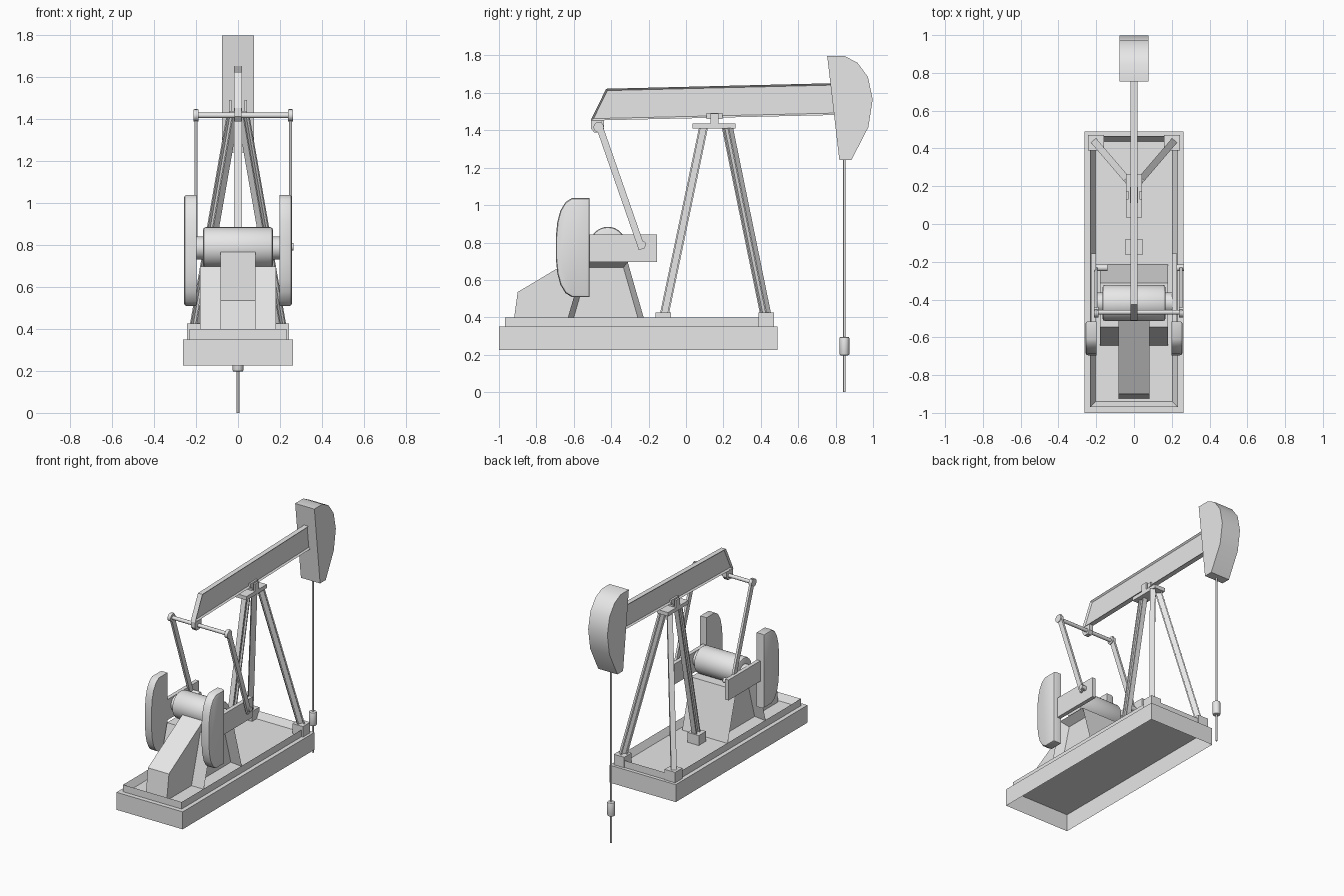
import bpy, bmesh, math
from mathutils import Vector, Matrix

if "Cube" in bpy.data.objects:
    bpy.data.objects.remove(bpy.data.objects["Cube"])

grey = bpy.data.materials.new("plain grey")
grey.diffuse_color = (0.8, 0.8, 0.8, 1)
grey.use_nodes = True
grey.node_tree.nodes["Principled BSDF"].inputs["Base Color"].default_value = grey.diffuse_color


def finish(name, bm, smooth=False):
    me = bpy.data.meshes.new(name)
    bm.to_mesh(me)
    bm.free()
    me.materials.append(grey)
    ob = bpy.data.objects.new(name, me)
    bpy.context.collection.objects.link(ob)
    if smooth:
        bpy.ops.object.select_all(action='DESELECT')
        ob.select_set(True)
        bpy.context.view_layer.objects.active = ob
        bpy.ops.object.shade_smooth_by_angle(angle=math.radians(35))
    return ob


def loft(ring_a, ring_b):
    """Closed solid between two matching rings of points."""
    bm = bmesh.new()
    a = [bm.verts.new(p) for p in ring_a]
    b = [bm.verts.new(p) for p in ring_b]
    bm.faces.new(a)
    bm.faces.new(b[::-1])
    n = len(a)
    for i in range(n):
        bm.faces.new((a[i], b[i], b[(i + 1) % n], a[(i + 1) % n]))
    bmesh.ops.recalc_face_normals(bm, faces=bm.faces)
    return bm


def prism(pts, x0, x1):
    """Extrude a (y, z) outline along x."""
    return loft([(x0, y, z) for y, z in pts], [(x1, y, z) for y, z in pts])


def cuboid(x0, x1, y0, y1, z0, z1):
    return prism([(y0, z0), (y1, z0), (y1, z1), (y0, z1)], x0, x1)


def facing(bm, axis, sign=0):
    """Faces whose normal lies along an axis (both ways when sign is 0)."""
    bm.normal_update()
    return [f for f in bm.faces
            if (abs(f.normal[axis]) if sign == 0 else f.normal[axis] * sign) > 0.99]


def recess(bm, faces, thickness, depth):
    bmesh.ops.inset_individual(bm, faces=faces, thickness=thickness,
                               depth=-depth, use_even_offset=True)
    return bm


def rod(a, b, r, sides=12, bevel=0.0):
    a, b = Vector(a), Vector(b)
    d = b - a
    bm = bmesh.new()
    m = Matrix.Translation((a + b) / 2) @ d.to_track_quat('Z', 'Y').to_matrix().to_4x4()
    bmesh.ops.create_cone(bm, cap_ends=True, segments=sides, radius1=r, radius2=r,
                          depth=d.length, matrix=m)
    if bevel:
        rim = [e for e in bm.edges if any(len(f.verts) > 4 for f in e.link_faces)]
        bmesh.ops.bevel(bm, geom=rim, offset=bevel, segments=2, profile=0.5,
                        affect='EDGES')
    return bm


def i_beam(a, b, depth=0.048, width=0.036, t=0.009):
    """Sheared I-section column, flanges facing its horizontal lean."""
    a, b = Vector(a), Vector(b)
    u = Vector((b.x - a.x, b.y - a.y, 0)).normalized()
    v = Vector((-u.y, u.x, 0))
    d, w, s, k = depth / 2, width / 2, t / 2, depth / 2 - t
    sec = [(-d, -w), (-k, -w), (-k, -s), (k, -s), (k, -w), (d, -w),
           (d, w), (k, w), (k, s), (-k, s), (-k, w), (-d, w)]
    return loft([a + u * p + v * q for p, q in sec], [b + u * p + v * q for p, q in sec])


# Open-bottomed base and the rimmed tray on it
bm = cuboid(-0.262, 0.262, -1, 0.49, 0.225, 0.35)
bmesh.ops.delete(bm, geom=facing(bm, 2, -1), context='FACES')
finish("base", bm)
bm = cuboid(-0.232, 0.232, -0.968, 0.465, 0.35, 0.40)
recess(bm, facing(bm, 2, 1), 0.027, 0.046)
bmesh.ops.delete(bm, geom=facing(bm, 2, -1), context='FACES')
finish("base_rim", bm)

# Tripod: footings, legs, saddle
finish("front_footing", cuboid(-0.045, 0.045, -0.163, -0.08, 0.35, 0.425))
finish("front_leg", i_beam((0, -0.115, 0.42), (0, 0.093, 1.412)))
for s, side in ((-1, "left"), (1, "right")):
    x0, x1 = sorted((s * 0.16, s * 0.243))
    finish(side + "_footing", cuboid(x0, x1, 0.388, 0.47, 0.35, 0.425))
    finish(side + "_leg", i_beam((s * 0.2, 0.425, 0.42), (s * 0.026, 0.222, 1.412)))
    x0, x1 = sorted((s * 0.03, s * 0.043))
    finish(side + "_saddle_bracket", cuboid(x0, x1, 0.13, 0.175, 1.435, 1.49))
finish("saddle_plate", cuboid(-0.043, 0.043, 0.035, 0.265, 1.41, 1.437))
finish("saddle_pivot", cuboid(-0.02, 0.02, 0.13, 0.175, 1.435, 1.47))
finish("saddle_cap", cuboid(-0.02, 0.02, 0.11, 0.195, 1.46, 1.492))

# Walking beam with raised flanges, and its curved head
bm = prism([(-0.51, 1.452), (0.80, 1.482), (0.80, 1.652), (-0.427, 1.622)], -0.018, 0.018)
finish("walking_beam", recess(bm, facing(bm, 0), 0.01, 0.011))
head = [(0.755, 1.797), (0.847, 1.797), (0.916, 1.762), (0.973, 1.685), (0.998, 1.565),
        (0.975, 1.417), (0.884, 1.24), (0.82, 1.24)]
finish("beam_head", prism(head, -0.076, 0.076), True)

# Hanging rod and its sleeve
finish("hanging_rod", rod((0, 0.847, 0), (0, 0.847, 1.25), 0.0065), True)
finish("rod_sleeve", rod((0, 0.847, 0.197), (0, 0.847, 0.295), 0.026, 12, 0.006), True)

# Cross bar under the beam tail
finish("tail_bearing", prism([(-0.508, 1.455), (-0.508, 1.41), (-0.49, 1.387),
                              (-0.455, 1.387), (-0.438, 1.41), (-0.438, 1.455)],
                             -0.016, 0.016))
finish("cross_bar", rod((-0.212, -0.467, 1.416), (0.262, -0.467, 1.416), 0.013), True)

# Connecting arms and crank pins
for side, x, p0, p1 in (("left", -0.2, -0.21, -0.14), ("right", 0.25, 0.2, 0.265)):
    top, low = Vector((-0.47, 1.44)), Vector((-0.235, 0.765))
    d = (low - top).normalized()
    n = Vector((-d.y, d.x)) * 0.018
    arm = [tuple(q) for q in (top - n, top + n, low + n, low - n)]
    finish(side + "_connecting_arm", prism(arm, x - 0.008, x + 0.008))
    finish(side + "_bar_end", rod((x - 0.012, -0.467, 1.416), (x + 0.012, -0.467, 1.416),
                                  0.028, 12), True)
    finish(side + "_crank_pin", rod((p0, -0.232, 0.79), (p1, -0.232, 0.79), 0.018), True)

# Cranks and counterweights
weight = [(-0.515, 1.038), (-0.61, 1.038), (-0.645, 1.015), (-0.672, 0.97), (-0.688, 0.91),
          (-0.696, 0.83), (-0.696, 0.715), (-0.688, 0.635), (-0.672, 0.575),
          (-0.645, 0.53), (-0.61, 0.508), (-0.515, 0.508)]
for s, side in ((-1, "left"), (1, "right")):
    x0, x1 = sorted((s * 0.2, s * 0.228))
    finish(side + "_crank", cuboid(x0, x1, -0.53, -0.155, 0.697, 0.843))
    bm = prism(weight, *sorted((s * 0.198, s * 0.258)))
    rim = list(facing(bm, 0, s)[0].edges)
    bmesh.ops.bevel(bm, geom=rim, offset=0.016, segments=2, profile=0.5, affect='EDGES')
    finish(side + "_counterweight", bm, True)

# Gear drum and shaft
finish("gear_drum", rod((-0.167, -0.418, 0.788), (0.167, -0.418, 0.788), 0.096, 32, 0.014), True)
finish("crank_shaft", rod((-0.205, -0.418, 0.785), (0.205, -0.418, 0.785), 0.055, 24), True)

# Drum stand with recessed sides, and the sloped motor housing
bm = prism([(-0.645, 0.352), (-0.213, 0.352), (-0.312, 0.697), (-0.545, 0.697)], -0.18, 0.18)
finish("drum_stand", recess(bm, facing(bm, 0), 0.03, 0.06))
finish("motor_housing", prism([(-0.925, 0.352), (-0.45, 0.352), (-0.45, 0.77),
                               (-0.513, 0.766), (-0.9, 0.535)], -0.083, 0.083))
